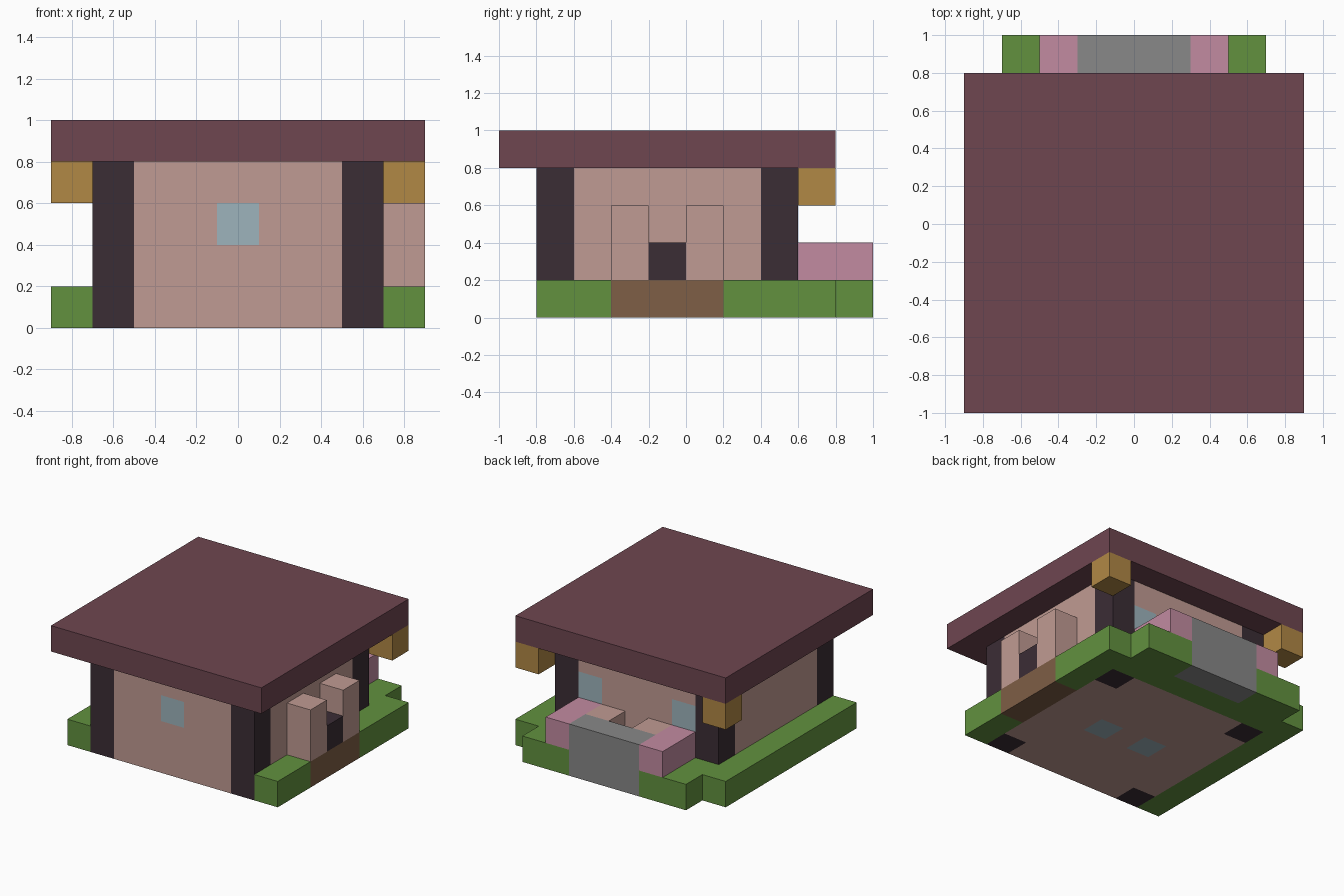
import bpy
import bmesh
from mathutils import Vector

cube = bpy.data.objects.get("Cube")
if cube:
    bpy.data.objects.remove(cube, do_unlink=True)


def material(name, hex_code):
    """Flat material from an sRGB hex code, stored as linear values."""
    rgb = []
    for i in range(3):
        c = int(hex_code[2 * i:2 * i + 2], 16) / 255
        rgb.append(c / 12.92 if c <= 0.04045 else ((c + 0.055) / 1.055) ** 2.4)
    mat = bpy.data.materials.new(name)
    mat.use_nodes = True
    mat.diffuse_color = (*rgb, 1)
    mat.node_tree.nodes["Principled BSDF"].inputs["Base Color"].default_value = (*rgb, 1)
    return mat


roof_mat = material("plum roof", "6E4650")
wall_mat = material("pale plaster", "C09B93")
dark_mat = material("dark timber", "3B2D35")
grass_mat = material("grass green", "62913F")
earth_mat = material("earth brown", "7E5E46")
lamp_mat = material("lamp amber", "B18845")
flower_mat = material("flower pink", "C28BA1")
stone_mat = material("stone grey", "888888")
glass_mat = material("pale glass", "9DB4BC")


def prism(name, outline, z0, z1, mat, panes=()):
    """Extrude an outline; panes are (axis pair, centre pair) squares cut in as glass."""
    bm = bmesh.new()
    base = bm.faces.new([bm.verts.new((x, y, z0)) for x, y in outline])
    top = bmesh.ops.extrude_face_region(bm, geom=[base])
    verts = [g for g in top["geom"] if isinstance(g, bmesh.types.BMVert)]
    bmesh.ops.translate(bm, vec=(0, 0, z1 - z0), verts=verts)
    bmesh.ops.recalc_face_normals(bm, faces=bm.faces[:])
    for axes, centre in panes:
        for axis, c in zip(axes, centre):
            for edge in (c - 0.1, c + 0.1):
                co, no = Vector(), Vector()
                co[axis], no[axis] = edge, 1
                bmesh.ops.bisect_plane(bm, geom=bm.verts[:] + bm.edges[:] + bm.faces[:],
                                       plane_co=co, plane_no=no, dist=1e-5)
    for f in bm.faces:
        mid = f.calc_center_median()
        if any(all(abs(mid[a] - c) < 0.09 for a, c in zip(axes, centre))
               for axes, centre in panes):
            f.material_index = 1
    mesh = bpy.data.meshes.new(name)
    bm.to_mesh(mesh)
    bm.free()
    mesh.materials.append(mat)
    mesh.materials.append(glass_mat if panes else mat)
    obj = bpy.data.objects.new(name, mesh)
    bpy.context.collection.objects.link(obj)
    return obj


def box(name, x, y, z, mat, panes=()):
    outline = [(x[0], y[0]), (x[1], y[0]), (x[1], y[1]), (x[0], y[1])]
    return prism(name, outline, *z, mat, panes)


def pair(name, x, y, z, mat):
    """A box on the +x side (left) and its mirror image (right)."""
    box("left_" + name, x, y, z, mat)
    box("right_" + name, (-x[1], -x[0]), y, z, mat)


XZ, XY = (0, 2), (0, 1)

# House shell
box("roof", (-0.9, 0.9), (-1, 0.8), (0.8, 1), roof_mat)
box("front_wall", (-0.5, 0.5), (-0.8, -0.6), (0, 0.8), wall_mat, [(XZ, (0, 0.5))])
box("back_wall", (-0.5, 0.5), (0.4, 0.6), (0, 0.8), wall_mat,
    [(XZ, (-0.4, 0.5)), (XZ, (0.4, 0.5))])
pair("side_wall", (0.5, 0.7), (-0.6, 0.4), (0, 0.8), wall_mat)
box("floor", (-0.5, 0.5), (-0.6, 0.4), (0, 0.2), wall_mat,
    [(XY, (-0.2, -0.1)), (XY, (0.2, -0.1))])
for row, y in (("front", -0.8), ("back", 0.4)):
    pair(row + "_pillar", (0.5, 0.7), (y, y + 0.2), (0, 0.8), dark_mat)

# Lawn wrapping the back and both sides
lawn = [(-0.9, -0.8), (-0.7, -0.8), (-0.7, 0.6), (0.7, 0.6), (0.7, 0.2), (0.9, 0.2),
        (0.9, 0.8), (0.7, 0.8), (0.7, 1), (0.3, 1), (0.3, 0.8), (-0.3, 0.8),
        (-0.3, 1), (-0.7, 1), (-0.7, 0.8), (-0.9, 0.8)]
prism("lawn", lawn, 0, 0.2, grass_mat)
box("front_lawn", (0.7, 0.9), (-0.8, -0.4), (0, 0.2), grass_mat)

# Side seat with two posts
side = (0.7, 0.9)
box("earth_bed", side, (-0.4, 0.2), (0, 0.2), earth_mat)
box("front_post", side, (-0.4, -0.2), (0.2, 0.6), wall_mat)
box("back_post", side, (0, 0.2), (0.2, 0.6), wall_mat)
box("dark_block", side, (-0.2, 0), (0.2, 0.4), dark_mat)

# Back garden and lamps
box("garden_stone", (-0.3, 0.3), (0.8, 1), (0, 0.4), stone_mat)
pair("flower_bed", (0.3, 0.5), (0.6, 1), (0.2, 0.4), flower_mat)
pair("garden_seat", (0.1, 0.3), (0.6, 0.8), (0.2, 0.4), wall_mat)
pair("lamp", (0.7, 0.9), (0.6, 0.8), (0.6, 0.8), lamp_mat)
